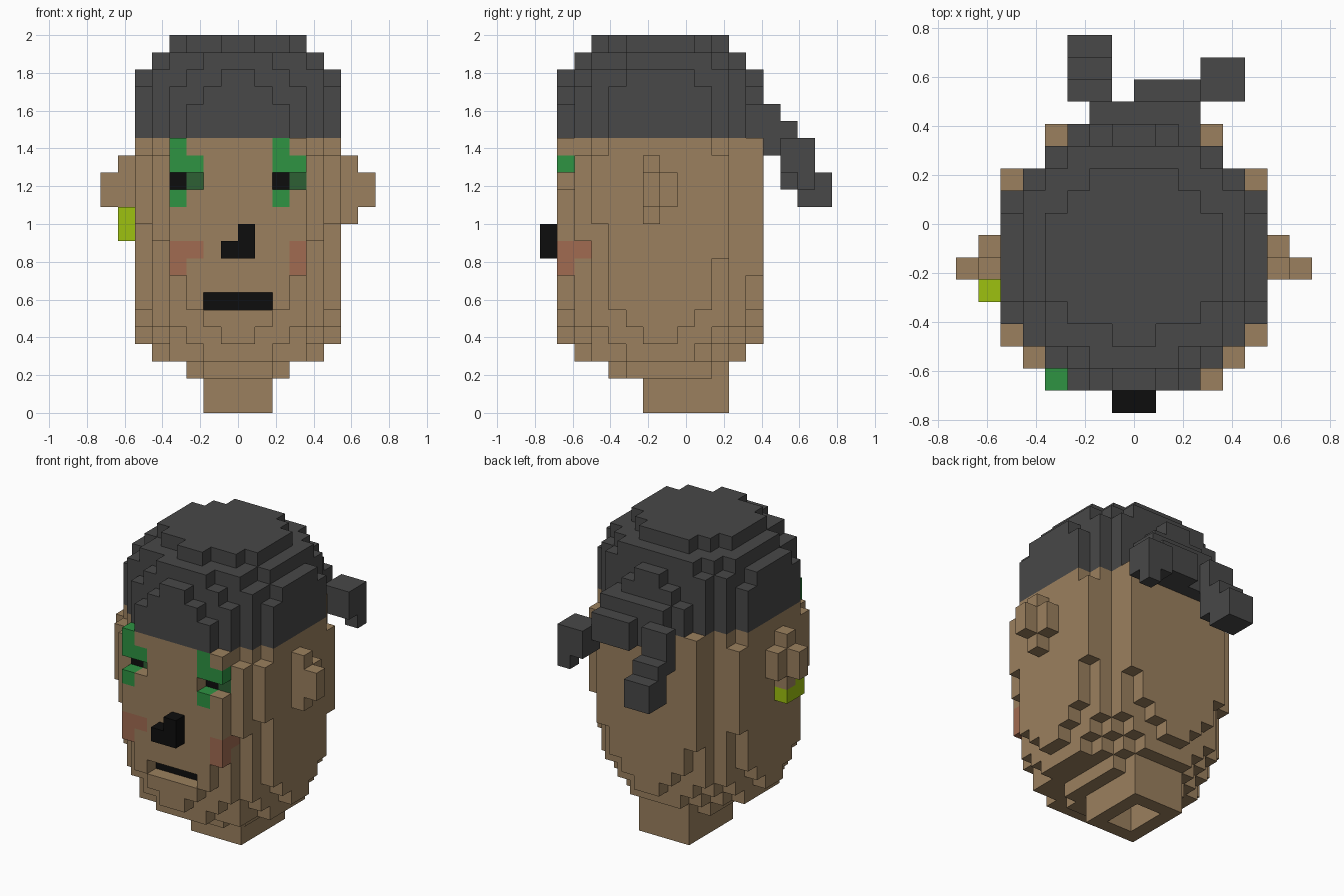
import bpy, bmesh
from mathutils import Vector

cube = bpy.data.objects.get("Cube")
if cube:
    bpy.data.objects.remove(cube, do_unlink=True)

V = 2 / 22  # edge of one block


def lin(c):
    c /= 255
    return c / 12.92 if c <= 0.04045 else ((c + 0.055) / 1.055) ** 2.4


MATS = []
def material(name, *rgb):
    m = bpy.data.materials.new(name)
    m.use_nodes = True
    col = [lin(c) for c in rgb] + [1]
    m.diffuse_color = col
    bsdf = next(n for n in m.node_tree.nodes if n.type == 'BSDF_PRINCIPLED')
    bsdf.inputs["Base Color"].default_value = col
    MATS.append(m)
    return len(MATS) - 1


SKIN = material("skin", 155, 128, 94)
HAIR = material("hair_grey", 72, 72, 72)
BLACK = material("black", 13, 13, 13)
GREEN = material("eye_green", 46, 147, 66)
DARK = material("dark_green", 45, 96, 52)
BLUSH = material("blush", 161, 107, 81)
LIME = material("earring_lime", 157, 193, 16)

parts = {}  # part name -> {(x, y, z): colour}


def box(part, colour, x, y, z):
    """Fill a block range; each range is (start, end)."""
    for i in range(*x):
        for j in range(*y):
            for k in range(*z):
                parts.setdefault(part, {})[i, j, k] = colour


def carve(part, x, y, z):
    for i in range(*x):
        for j in range(*y):
            for k in range(*z):
                parts[part].pop((i, j, k), None)


def layer(part, colour, z, widths):
    """Half widths of one slice, row by row, from front to back."""
    first, rows = widths
    for n, w in enumerate(rows):
        box(part, colour, (-w, w), (first + n, first + n + 1), z)


# Head, in slices from the chin upward
layer("head", SKIN, (2, 3), (4, [2, 3, 3, 3, 3, 3, 2]))
layer("head", SKIN, (3, 4), (2, [2, 4, 4, 5, 5, 5, 5, 4, 3, 2]))
layer("head", SKIN, (4, 5), (1, [1, 3, 4, 5, 5, 6, 6, 5, 5, 4, 3, 1]))
layer("head", SKIN, (5, 6), (1, [2, 4, 5, 5, 6, 6, 6, 6, 5, 5, 4, 2]))
layer("head", SKIN, (6, 8), (1, [3, 4, 5, 6, 6, 6, 6, 6, 6, 5, 4, 3]))
layer("head", SKIN, (8, 9), (1, [4, 4, 5, 6, 6, 6, 6, 6, 6, 5, 4, 4]))
layer("head", SKIN, (9, 11), (1, [4, 4, 5, 6, 6, 6, 6, 6, 6, 6, 4, 4]))
layer("head", SKIN, (10, 15), (1, [4, 5, 5, 6, 6, 6, 6, 6, 6, 6, 4, 4]))
layer("head", SKIN, (11, 15), (3, [6]))
layer("head", SKIN, (15, 16), (1, [4, 4, 5, 6, 6, 6, 6, 6, 6, 5, 4, 4]))

# Neck with a hollow underside
box("head", SKIN, (-2, 2), (6, 11), (0, 2))
carve("head", (-1, 1), (7, 10), (0, 3))

# Hair cap
layer("hair", HAIR, (16, 18), (1, [3, 4, 5, 6, 6, 6, 6, 6, 6, 5, 4, 3]))
layer("hair", HAIR, (18, 19), (1, [2, 4, 5, 6, 6, 6, 6, 6, 6, 5, 4, 2]))
layer("hair", HAIR, (19, 20), (1, [1, 3, 5, 5, 6, 6, 6, 6, 5, 5, 4, 1]))
layer("hair", HAIR, (20, 21), (2, [2, 4, 4, 5, 5, 5, 5, 5, 4, 3]))
layer("hair", HAIR, (21, 22), (3, [1, 3, 4, 4, 4, 4, 3, 2]))

# Eyes: painted brow and lid around a sunken eye
for a in (-4, 2):
    box("head", GREEN, (a, a + 1), (1, 2), (15, 16))
    box("head", GREEN, (a, a + 2), (1, 2), (14, 15))
    box("head", GREEN, (a, a + 1), (1, 2), (12, 13))
    carve("head", (a, a + 2), (1, 2), (13, 14))
    box("head", BLACK, (a, a + 1), (2, 3), (13, 14))
    box("head", DARK, (a + 1, a + 2), (2, 3), (13, 14))

# Sunken mouth
carve("head", (-2, 2), (1, 2), (6, 7))
box("head", BLACK, (-2, 2), (2, 3), (6, 7))

# Cheeks
for a in (-4, 3):
    box("head", BLUSH, (a, a + 1), (1, 2), (8, 10))
    box("head", BLUSH, (a, a + 1), (2, 3), (9, 10))
box("head", BLUSH, (-3, -2), (1, 2), (9, 10))

# Nose
box("nose", BLACK, (-1, 1), (0, 1), (9, 10))
box("nose", BLACK, (0, 1), (0, 1), (10, 11))

# Ears
for name, a, b in (("left_ear", 6, 7), ("right_ear", -7, -8)):
    box(name, SKIN, (a, a + 1), (6, 7), (11, 15))
    box(name, SKIN, (a, a + 1), (7, 8), (12, 14))
    box(name, SKIN, (b, b + 1), (6, 7), (12, 14))

# Earring
box("earring", LIME, (-7, -6), (5, 6), (10, 12))
box("earring", LIME, (-7, -6), (6, 7), (10, 11))

# Two ends of the knot behind the head
box("hair_knot", HAIR, (-2, 3), (13, 14), (16, 18))
box("hair_knot", HAIR, (-2, 3), (13, 14), (15, 16))
box("right_hair_tail", HAIR, (-3, -1), (14, 15), (14, 17))
box("right_hair_tail", HAIR, (-3, -1), (15, 16), (12, 15))
box("right_hair_tail", HAIR, (-3, -1), (16, 17), (12, 14))
box("right_hair_tail", HAIR, (-2, -1), (14, 15), (13, 14))
box("left_hair_tail", HAIR, (0, 3), (14, 15), (15, 17))
box("left_hair_tail", HAIR, (3, 5), (14, 15), (14, 16))
box("left_hair_tail", HAIR, (3, 5), (15, 16), (14, 16))
box("left_hair_tail", HAIR, (4, 5), (15, 16), (13, 14))

# Skin each part with the block faces that are exposed
solid = {c for cells in parts.values() for c in cells}
DIRS = [Vector(d) for d in ((1, 0, 0), (0, 1, 0), (0, 0, 1))]

for name, cells in parts.items():
    bm = bmesh.new()
    for cell, colour in cells.items():
        mid = Vector(cell) + Vector((0.5, 0.5, 0.5))
        for n in range(3):
            for s in (1, -1):
                d = DIRS[n] * s
                if tuple(int(c + e) for c, e in zip(cell, d)) in solid:
                    continue
                u, w = DIRS[(n + 1) % 3] * s, DIRS[(n + 2) % 3]
                verts = []
                for p, q in ((-1, -1), (1, -1), (1, 1), (-1, 1)):
                    c = mid + (d + u * p + w * q) / 2
                    verts.append(bm.verts.new((c.x * V, (c.y - 8.5) * V, c.z * V)))
                bm.faces.new(verts).material_index = colour
    bmesh.ops.remove_doubles(bm, verts=bm.verts, dist=0.001)
    # Keep only the colours this part uses
    used = sorted({f.material_index for f in bm.faces})
    for f in bm.faces:
        f.material_index = used.index(f.material_index)
    mesh = bpy.data.meshes.new(name)
    bm.to_mesh(mesh)
    bm.free()
    for i in used:
        mesh.materials.append(MATS[i])
    bpy.context.collection.objects.link(bpy.data.objects.new(name, mesh))
